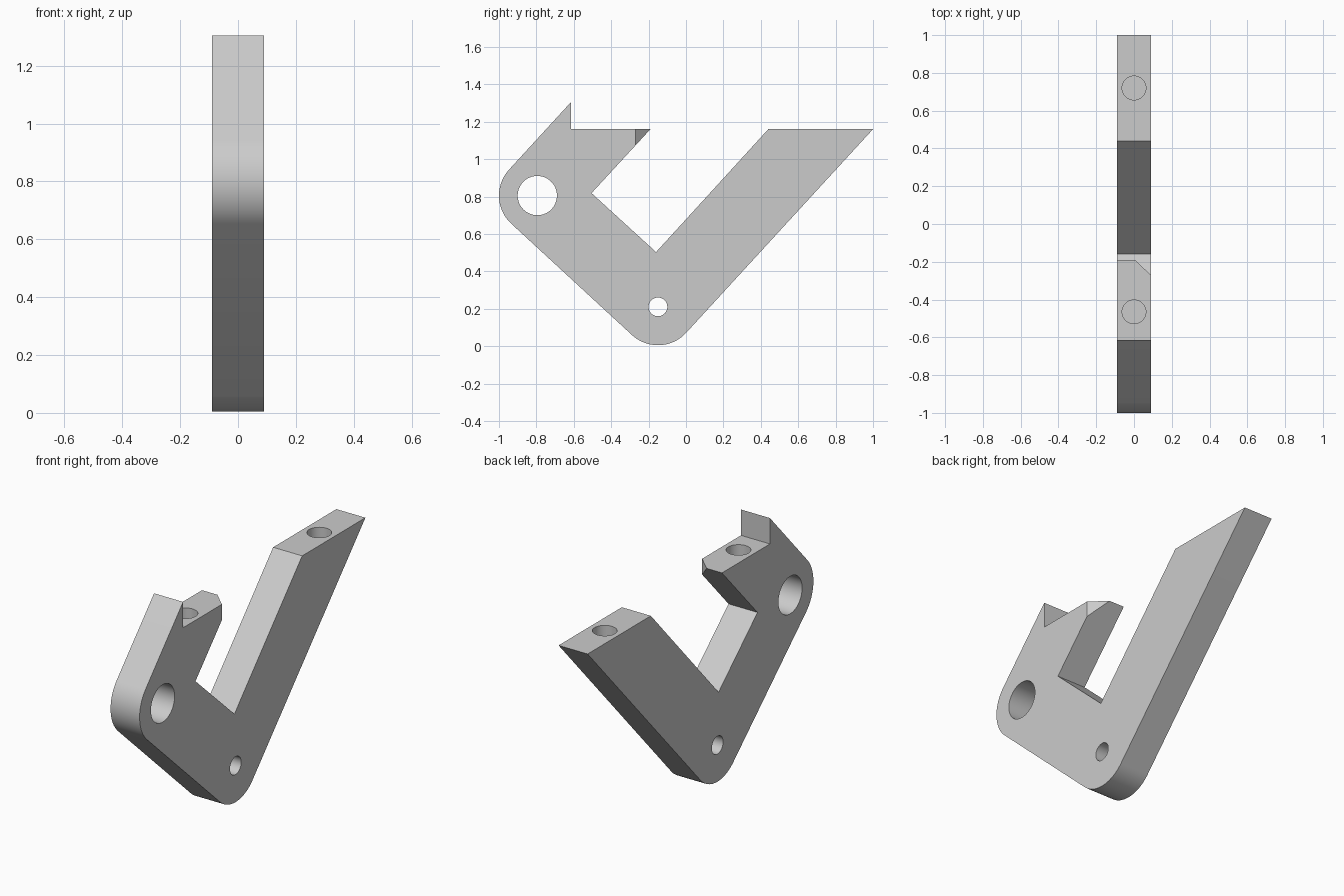
import bpy
import bmesh
from math import radians, cos, sin, pi
from mathutils import Matrix, Vector

cube = bpy.data.objects.get("Cube")
if cube:
    bpy.data.objects.remove(cube, do_unlink=True)

HALF = 0.09          # half thickness of the plate
TOP = 1.16           # height of the mounting faces
ROUND = 0.205        # radius of the rounded corners
UPPER_PIVOT = (-0.795, 0.805)
LOWER_PIVOT = (-0.15, 0.21)

grey = bpy.data.materials.new("plain grey")
grey.use_nodes = True
colour = (0.6, 0.6, 0.6, 1)
grey.diffuse_color = colour
grey.node_tree.nodes["Principled BSDF"].inputs["Base Color"].default_value = colour


def make_object(name, bm):
    bmesh.ops.recalc_face_normals(bm, faces=bm.faces)
    mesh = bpy.data.meshes.new(name)
    bm.to_mesh(mesh)
    bm.free()
    mesh.materials.append(grey)
    obj = bpy.data.objects.new(name, mesh)
    bpy.context.collection.objects.link(obj)
    return obj


def prism(name, points, depth):
    """Extrude a closed 3D outline along a vector."""
    bm = bmesh.new()
    face = bm.faces.new([bm.verts.new(p) for p in points])
    result = bmesh.ops.extrude_face_region(bm, geom=[face], use_keep_orig=True)
    verts = [v for v in result["geom"] if isinstance(v, bmesh.types.BMVert)]
    bmesh.ops.translate(bm, verts=verts, vec=Vector(depth))
    return make_object(name, bm)


def cylinder(name, centre, radius, length, axis):
    bm = bmesh.new()
    turn = Matrix.Rotation(radians(90), 4, "Y") if axis == "X" else Matrix()
    bmesh.ops.create_cone(bm, cap_ends=True, segments=64, radius1=radius,
                          radius2=radius, depth=length,
                          matrix=Matrix.Translation(centre) @ turn)
    return make_object(name, bm)


def arc(centre, start, end, steps=20):
    angles = [radians(start + (end - start) * i / steps) for i in range(steps + 1)]
    return [(centre[0] + ROUND * cos(a), centre[1] + ROUND * sin(a)) for a in angles]


# Hooked plate: rounded lower and upper corners, long arm, short jaw and spur
outline = [(1.0, TOP), (0.44, TOP), (-0.16, 0.503), (-0.505, 0.818),
           (-0.19, TOP), (-0.615, TOP), (-0.615, 1.305)]
outline += arc(UPPER_PIVOT, 137.5, 228)
outline += arc(LOWER_PIVOT, 228, 317.5)
bracket = prism("bracket_plate", [(-HALF, y, z) for y, z in outline],
                (2 * HALF, 0, 0))

# Pivot holes, blind mounting holes and the chamfer on the jaw tip
cutters = [
    cylinder("upper_pivot_cutter", (0, *UPPER_PIVOT), 0.105, 0.5, "X"),
    cylinder("lower_pivot_cutter", (0, *LOWER_PIVOT), 0.05, 0.5, "X"),
    cylinder("arm_hole_cutter", (0, 0.72, TOP), 0.063, 0.3, "Z"),
    cylinder("jaw_hole_cutter", (0, -0.465, TOP), 0.063, 0.3, "Z"),
    prism("jaw_chamfer_cutter",
          [(0, -0.185, 1.0), (0.12, -0.3, 1.0), (0.12, -0.15, 1.0), (0, -0.15, 1.0)],
          (0, 0, 0.3)),
]
bpy.context.view_layer.objects.active = bracket
for cutter in cutters:
    cutter.hide_render = True
    cut = bracket.modifiers.new(cutter.name, "BOOLEAN")
    cut.operation = "DIFFERENCE"
    cut.solver = "EXACT"
    cut.object = cutter
    bpy.ops.object.modifier_apply(modifier=cut.name)
    bpy.data.objects.remove(cutter, do_unlink=True)

# Smooth the rounded walls, keep the edges sharp
bpy.ops.object.select_all(action="DESELECT")
bracket.select_set(True)
bpy.ops.object.shade_smooth_by_angle(angle=radians(30))
